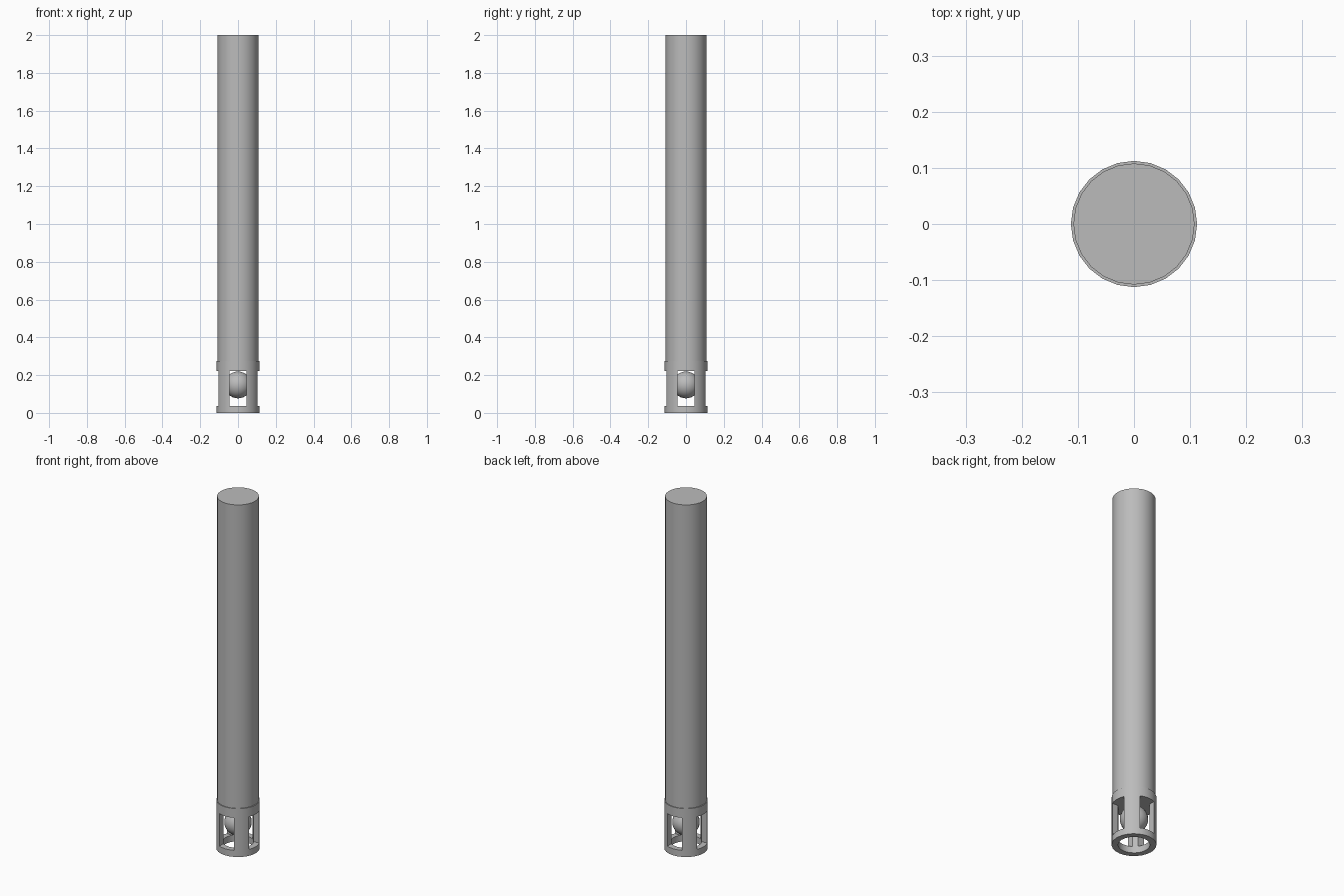
import bpy
import math

SIDES = 24
CAGE_R, BORE_R, TUBE_R = 0.1125, 0.08, 0.108
CAGE_TOP, SLOT_LOW, SLOT_HIGH = 0.275, 0.037, 0.222
SLOT_WIDTH = 0.09

if "Cube" in bpy.data.objects:
    bpy.data.objects.remove(bpy.data.objects["Cube"], do_unlink=True)

grey = bpy.data.materials.new("grey metal")
grey.use_nodes = True
colour = (0.5, 0.5, 0.5, 1)
grey.diffuse_color = colour
grey.node_tree.nodes["Principled BSDF"].inputs["Base Color"].default_value = colour


def finish(name):
    """Name the active object, colour it and smooth its curved sides."""
    obj = bpy.context.object
    obj.name = name
    obj.data.materials.append(grey)
    bpy.ops.object.shade_smooth_by_angle(angle=math.radians(35))
    return obj


def cylinder(name, radius, low, high):
    bpy.ops.mesh.primitive_cylinder_add(
        vertices=SIDES, radius=radius, depth=high - low,
        location=(0, 0, (low + high) / 2))
    return finish(name)


def cut(target, cutter):
    """Subtract a cutter, then remove it."""
    mod = target.modifiers.new("cut", "BOOLEAN")
    mod.operation = "DIFFERENCE"
    mod.solver = "EXACT"
    mod.object = cutter
    bpy.context.view_layer.objects.active = target
    bpy.ops.object.modifier_apply(modifier=mod.name)
    bpy.data.objects.remove(cutter, do_unlink=True)


# Long closed tube, whose flat end is the roof of the cage
cylinder("long_tube", TUBE_R, SLOT_HIGH, 2)

# Hollow cage with a collar, four posts and a bottom ring
cage = cylinder("slotted_cage", CAGE_R, 0, CAGE_TOP)
cut(cage, cylinder("bore_cutter", BORE_R, -0.1, CAGE_TOP + 0.1))
for angle in (0, math.pi / 2):
    bpy.ops.mesh.primitive_cube_add(
        size=1, location=(0, 0, (SLOT_LOW + SLOT_HIGH) / 2), rotation=(0, 0, angle))
    slot = bpy.context.object
    slot.scale = (SLOT_WIDTH, 0.4, SLOT_HIGH - SLOT_LOW)
    slot.hide_render = True
    bpy.context.view_layer.update()
    cut(cage, slot)
bpy.ops.object.select_all(action="DESELECT")
cage.select_set(True)
bpy.context.view_layer.objects.active = cage
bpy.ops.object.shade_smooth_by_angle(angle=math.radians(35))

# Ball inside the cage
bpy.ops.mesh.primitive_uv_sphere_add(
    segments=SIDES, ring_count=16, radius=0.071, location=(0, 0, 0.148))
finish("caged_ball")
